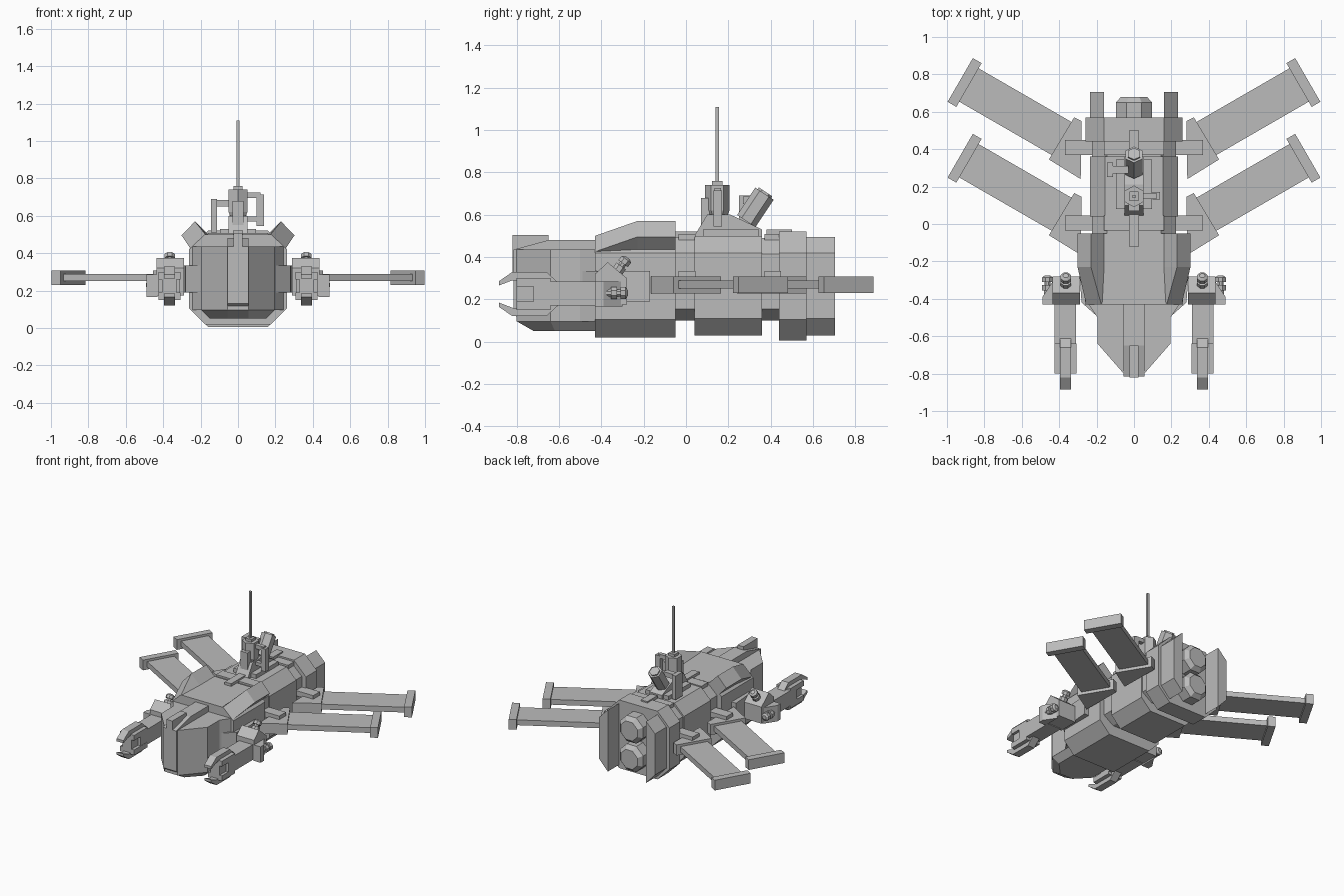
import bpy, bmesh, math
from mathutils import Vector, Matrix

if "Cube" in bpy.data.objects:
    bpy.data.objects.remove(bpy.data.objects["Cube"])

grey = bpy.data.materials.new("hull grey")
grey.diffuse_color = (0.5, 0.5, 0.5, 1)
grey.use_nodes = True
grey.node_tree.nodes["Principled BSDF"].inputs["Base Color"].default_value = grey.diffuse_color


def finish(name, bm):
    bmesh.ops.recalc_face_normals(bm, faces=bm.faces)
    me = bpy.data.meshes.new(name)
    bm.to_mesh(me)
    bm.free()
    me.materials.append(grey)
    ob = bpy.data.objects.new(name, me)
    bpy.context.collection.objects.link(ob)
    return ob


def loft(name, rings):
    """Skin a list of equal-length point rings and cap both ends."""
    bm = bmesh.new()
    rows = [[bm.verts.new(p) for p in r] for r in rings]
    n = len(rows[0])
    for a, b in zip(rows, rows[1:]):
        for i in range(n):
            bm.faces.new((a[i], a[(i + 1) % n], b[(i + 1) % n], b[i]))
    bm.faces.new(rows[0])
    bm.faces.new(rows[-1])
    return finish(name, bm)


def along(axis, u, v, w):
    return {"x": (w, u, v), "y": (u, w, v), "z": (u, v, w)}[axis]


def prism(name, pts, axis, lo, hi):
    return loft(name, [[along(axis, u, v, w) for u, v in pts] for w in (lo, hi)])


def box(name, x0, x1, y0, y1, z0, z1):
    return prism(name, [(x0, y0), (x1, y0), (x1, y1), (x0, y1)], "z", z0, z1)


def tube(name, start, direction, profile, sides=8):
    """Stack of (distance, radius) rings along a direction."""
    q = Vector(direction).to_track_quat("Z", "Y")
    rings = []
    for d, r in profile:
        rings.append([Vector(start) + q @ Vector((
            r * math.cos(math.tau * (i + .5) / sides),
            r * math.sin(math.tau * (i + .5) / sides), d)) for i in range(sides)])
    return loft(name, rings)


def octagon(w, z0, z1, cx, ct, cb):
    half = [(w - cx, z0), (w, z0 + cb), (w, z1 - ct), (w - cx, z1)]
    return half + [(-x, z) for x, z in reversed(half)]


# Hull sections, front to back: y range, half width, z range, chamfers
sections = [
    ("front_hull", -.43, -.05, .262, .02, .50, .085, .08, .085),
    ("front_neck", -.06, .05, .225, .10, .495, .08, .075, .055),
    ("middle_hull", .04, .36, .235, .03, .50, .08, .08, .08),
    ("rear_neck", .35, .45, .225, .10, .49, .08, .075, .055),
    ("rear_hull", .44, .57, .26, .005, .52, .1, .1, .1),
]
for name, y0, y1, w, z0, z1, cx, ct, cb in sections:
    prism(name, octagon(w, z0, z1, cx, ct, cb), "y", y0, y1)

# Nose: side cheeks tapering in plan, with a central spine and chin
prism("nose", [(-.25, -.42), (-.195, -.50), (-.195, -.64), (-.055, -.80), (.055, -.80),
               (.195, -.64), (.195, -.50), (.25, -.42)], "z", .095, .435)
loft("nose_belly", [[(-.195, -.43, .096), (-.195, -.64, .096), (-.055, -.80, .096),
                     (.055, -.80, .096), (.195, -.64, .096), (.195, -.43, .096)],
                    [(-.15, -.43, .05), (-.15, -.62, .05), (-.055, -.72, .05),
                     (.055, -.72, .05), (.15, -.62, .05), (.15, -.43, .05)]])
prism("nose_spine", [(-.43, .05), (-.72, .05), (-.815, .13), (-.815, .435),
                     (-.65, .48), (-.43, .48)], "x", -.055, .055)
box("nose_fin", -.025, .025, -.82, -.65, .33, .505)

# Thrusters
for z in (.155, .37):
    tube("thruster", (0, .56, z), (0, 1, 0), [(0, .105), (.09, .105), (.12, .075)])

# Top ribs
box("front_rib", -.027, .027, -.12, .06, .48, .52)
box("rear_rib", -.027, .027, .38, .50, .48, .53)

# Turret base and mast
box("turret_plate", -.095, .095, .08, .345, .49, .53)
prism("turret_base", [(.04, .50), (.10, .60), (.21, .60), (.36, .53), (.36, .50)], "x", -.052, .052)
box("turret_post", -.03, .03, .07, .11, .55, .68)
tube("mast_housing", (0, .148, .59), (0, 0, 1), [(0, .045), (.03, .058), (.15, .058)], 6)
box("mast_cap", -.025, .025, .123, .173, .735, .76)
box("antenna", -.008, .008, .14, .156, .75, 1.11)

# Tilted sensor and its bracket
tilt = (0, .55, .83)
tube("sensor", (0, .285, .57), tilt, [(0, .052), (.155, .052), (.155, .038), (.165, .038)], 6)
box("sensor_arm", -.14, -.03, .27, .31, .65, .685)
box("sensor_bracket", -.145, -.112, .25, .33, .51, .69)

# Side probe on the right of the mast
box("probe_arm", .04, .12, .135, .165, .695, .725)
box("probe_post", .10, .14, .13, .17, .545, .715)
box("probe_foot", .05, .12, .135, .165, .57, .595)


def place(p, s):
    return (p[0] * s, p[1], p[2])


for s in (1, -1):
    side = "right_" if s > 0 else "left_"

    def m(pts):
        return [(x * s, v) for x, v in pts]

    # Shoulder armour wedge on the front hull
    loft(side + "shoulder_armour", [
        [(x * s, y, z) for x, z in ring] for y, ring in [
            (-.43, [(.165, .495), (.175, .50), (.255, .425), (.245, .415)]),
            (-.23, [(.155, .495), (.23, .57), (.302, .495), (.23, .42)]),
            (-.05, [(.155, .495), (.23, .57), (.302, .495), (.23, .42)])]])
    # Rear shell beside the thrusters
    prism(side + "rear_shell", m([(.16, .03), (.235, .11), (.235, .42), (.16, .495)]),
          "y", .55, .705)
    # Block joining the arm to the hull
    prism(side + "arm_mount", m([(.19, -.50), (.28, -.42), (.30, -.17), (.19, -.17)]),
          "z", .19, .335)

    # Arm: shoulder, forearm and claws
    loft(side + "arm_shoulder", [[(x * s, y, z) for y, z in
         [(-.43, .175), (-.43, .32), (-.37, .375), (-.28, .30), (-.28, .175)]]
         for x in (.29, .435)])
    prism(side + "shoulder_flare", m([(.43, -.43), (.49, -.43), (.49, -.39), (.43, -.30)]),
          "z", .165, .285)
    box(side + "forearm", *sorted((.31 * s, .425 * s)), -.72, -.41, .17, .285)
    box(side + "wrist", *sorted((.33 * s, .405 * s)), -.80, -.70, .19, .26)
    for k in (1, -1):
        claw = [(-.885, .06), (-.82, .105), (-.66, .105), (-.60, .05), (-.68, .025),
                (-.72, .065), (-.82, .065), (-.885, .04)]
        prism(side + "claw", [(y, .225 + k * z) for y, z in claw], "x",
              *sorted((.338 * s, .395 * s)))
        box(side + "claw_guard", *sorted((.308 * s, .425 * s)), -.80, -.64,
            *sorted((.225 + k * .035, .225 + k * .075)))

    # Small round joints on the shoulder
    knob = [(0, .02), (.035, .02), (.035, .03), (.065, .03), (.065, .018), (.08, .018),
            (.08, .03), (.105, .03), (.115, .015)]
    tube(side + "top_knob", (.365 * s, -.345, .305), (0, .6, .8), knob)
    tube(side + "outer_knob", (.463 * s, -.39, .23), (0, 1, 0), knob)

    # Wings: root, panel and end cap, front and rear pairs
    for end, dy in (("front_", -.405), ("rear_", 0)):
        prism(side + end + "wing_root",
              m([(.28, .55 + dy), (.32, .57 + dy), (.455, .345 + dy), (.285, .24 + dy)]),
              "z", .228, .308)
        box(side + end + "crossbar", *sorted((.20 * s, .37 * s)),
            .37 + dy, .45 + dy, .295, .335)
        for part, l0, l1, w, z0, z1 in (("wing_panel", -.02, .575, .103, .25, .29),
                                        ("wing_cap", .572, .626, .135, .23, .307)):
            rot = Matrix.Rotation(math.radians(30), 2)
            pts = [Vector((.387, .457 + dy)) + rot @ Vector(p)
                   for p in ((l0, -w), (l1, -w), (l1, w), (l0, w))]
            prism(side + end + part, m([tuple(p) for p in pts]), "z", z0, z1)

# Thin braces crossing the top at the necks
for y in (.005, .41):
    box("top_brace", -.16, .16, y - .04, y + .04, .48, .508)
